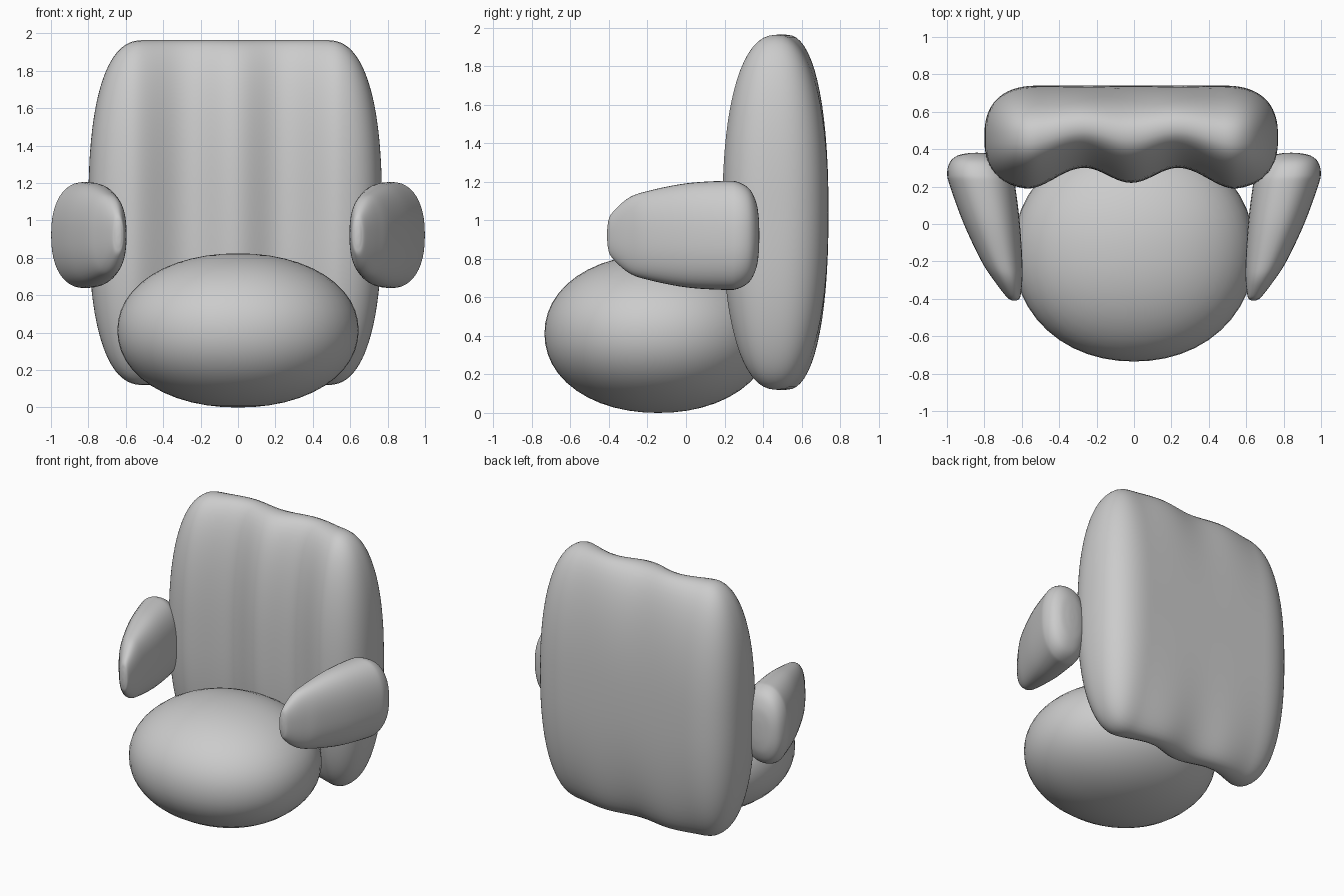
import bpy, bmesh, math

if "Cube" in bpy.data.objects:
    bpy.data.objects.remove(bpy.data.objects["Cube"])


def spow(v, p):
    return math.copysign(abs(v) ** p, v)


def loft(name, stations, along, power, segs=48):
    """Skin super-elliptical rings. Station = (pos, lo, hi, z_lo, z_hi); along 'X' or 'Y'."""
    bm = bmesh.new()
    rings = []
    for pos, lo, hi, z0, z1 in stations:
        ring = []
        for i in range(segs):
            a = 2 * math.pi * i / segs
            u = (lo + hi) / 2 + (hi - lo) / 2 * spow(math.cos(a), 2 / power)
            z = (z0 + z1) / 2 + (z1 - z0) / 2 * spow(math.sin(a), 2 / power)
            ring.append(bm.verts.new((pos, u, z) if along == 'X' else (u, pos, z)))
        rings.append(ring)
    for r, s in zip(rings, rings[1:]):
        for i in range(segs):
            j = (i + 1) % segs
            bm.faces.new((r[i], r[j], s[j], s[i]))
    bm.faces.new(rings[0])
    bm.faces.new(rings[-1])
    return finish(name, bm)


def finish(name, bm):
    bmesh.ops.recalc_face_normals(bm, faces=bm.faces)
    me = bpy.data.meshes.new(name)
    bm.to_mesh(me)
    bm.free()
    for f in me.polygons:
        f.use_smooth = True
    ob = bpy.data.objects.new(name, me)
    bpy.context.collection.objects.link(ob)
    return ob


def smooth_stations(pts, n=6):
    """Catmull-Rom refinement of the station list."""
    out = []
    for k in range(len(pts) - 1):
        p0, p1, p2, p3 = (pts[max(0, min(len(pts) - 1, k + d))] for d in (-1, 0, 1, 2))
        for s in range(n):
            t = s / n
            out.append(tuple(
                0.5 * (2 * b + (c - a) * t + (2 * a - 5 * b + 4 * c - d) * t * t
                       + (3 * b - a - 3 * c + d) * t ** 3)
                for a, b, c, d in zip(p0, p1, p2, p3)))
    return out + [pts[-1]]


# Backrest: elliptical side section, channelled front, rounded ends
def front_y(x):
    x = abs(x)
    if x < 0.25:
        return 0.26 - 0.04 * math.cos(math.pi * x / 0.25)
    t = min(1, (x - 0.25) / 0.32)
    return 0.243 + 0.057 * math.cos(math.pi * t)


rows = []
N = 96
for i in range(N + 1):
    u = math.sin(math.pi / 2 * (2 * i / N - 1)) * 0.9999
    x = u * 0.785
    t = max(0, (abs(x) - 0.485) / 0.3)
    s = (1 - t ** 2.5) ** 0.4
    f, b = front_y(x), 0.74
    c, h = (f + b) / 2, (b - f) / 2 * s
    rows.append((x - 0.015, c - h, c + h, 1.042 - 0.922 * s, 1.042 + 0.922 * s))
loft("backrest", rows, 'X', 2.3, 64)

# Seat cushion: slightly squared ellipsoid
bm = bmesh.new()
bmesh.ops.create_uvsphere(bm, u_segments=48, v_segments=24, radius=1)
for v in bm.verts:
    k = sum(abs(c) ** 2.1 for c in v.co) ** (-1 / 2.1)
    v.co = (v.co.x * k * 0.645, v.co.y * k * 0.59 - 0.145, v.co.z * k * 0.412 + 0.412)
finish("seat_cushion", bm)

# Armrests: (y, inner x, outer x, half height), tapering to the front
arm = [(-0.41, 0.635, 0.645, 0.01), (-0.405, 0.62, 0.66, 0.065), (-0.385, 0.607, 0.685, 0.115),
       (-0.3, 0.597, 0.75, 0.193), (-0.2, 0.597, 0.815, 0.23), (0, 0.61, 0.91, 0.27),
       (0.2, 0.635, 0.983, 0.283), (0.27, 0.655, 0.999, 0.277), (0.33, 0.69, 0.985, 0.24),
       (0.365, 0.74, 0.945, 0.17), (0.378, 0.79, 0.89, 0.09), (0.381, 0.835, 0.845, 0.01)]
for side, label in ((-1, "left"), (1, "right")):
    st = [(y, side * a, side * b, 0.922 - h, 0.922 + h) for y, a, b, h in arm]
    loft(label + "_armrest", smooth_stations(st), 'Y', 2.3)
